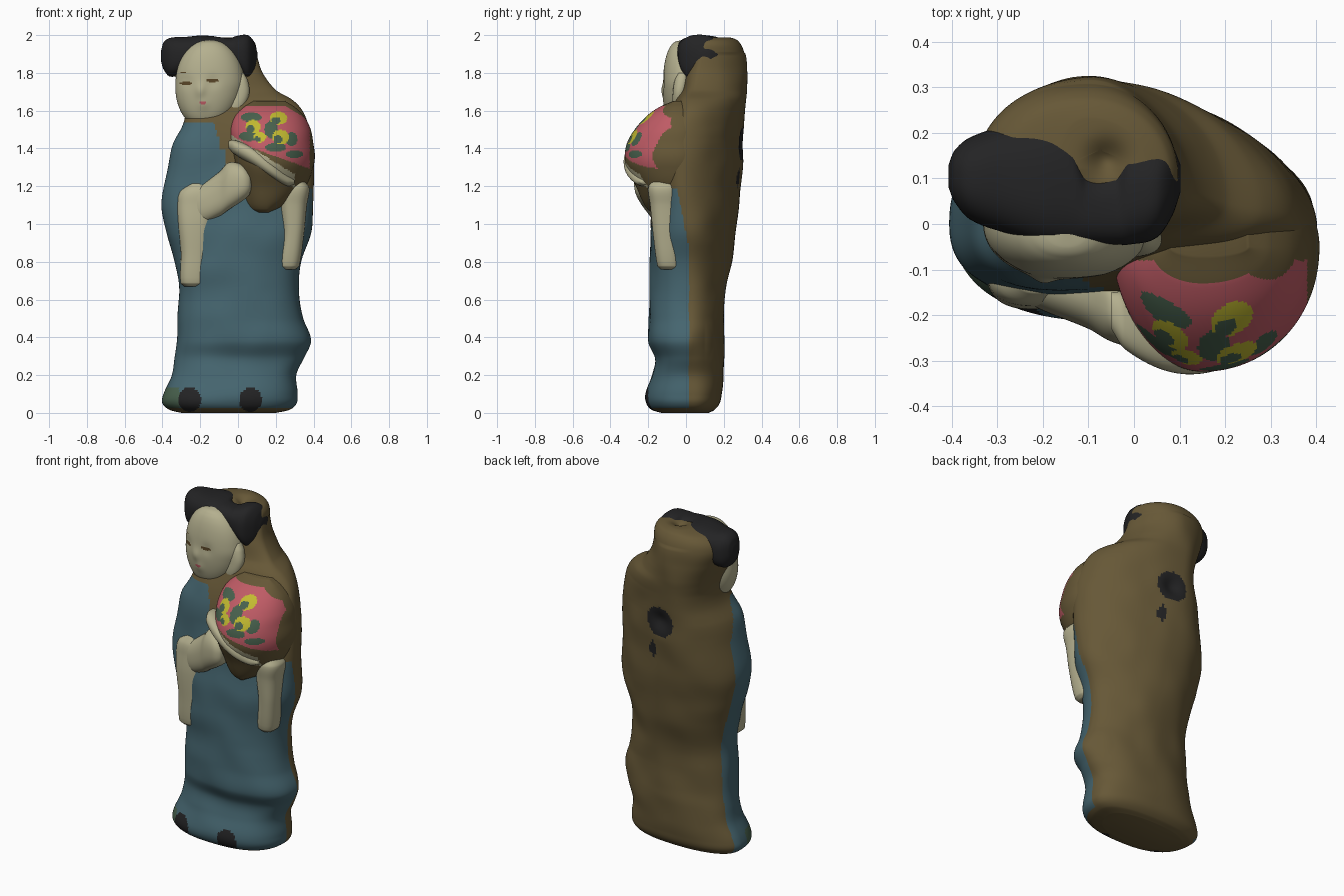
import bpy, math
from mathutils import Vector, noise

COLOURS = {
    "teal": (0.060, 0.131, 0.160), "brown": (0.134, 0.097, 0.038),
    "cream": (0.46, 0.435, 0.275), "black": (0.017, 0.017, 0.018),
    "pink": (0.52, 0.105, 0.13), "yellow": (0.54, 0.49, 0.03),
    "green": (0.065, 0.12, 0.075), "dark_brown": (0.10, 0.06, 0.02),
}
NAMES = list(COLOURS)
MATS = []
for name, c in COLOURS.items():
    m = bpy.data.materials.new(name)
    m.diffuse_color = (*c, 1)
    MATS.append(m)


def hermite(rows, i, u):
    """Smooth blend between section rows i and i+1."""
    a, b = rows[i], rows[i + 1]
    p, q = rows[max(i - 1, 0)], rows[min(i + 2, len(rows) - 1)]
    h = b[0] - a[0]
    out = [a[0] + h * u]
    for k in range(1, 5):
        m0 = (b[k] - p[k]) / (b[0] - p[0]) * h
        m1 = (q[k] - a[k]) / (q[0] - a[0]) * h
        out.append((2*u**3 - 3*u*u + 1) * a[k] + (u**3 - 2*u*u + u) * m0
                   + (3*u*u - 2*u**3) * b[k] + (u**3 - u*u) * m1)
    return out


def loft(name, rows, paint, axis="z", seg=64, steps=6, n=2.2, centre=None, deform=None):
    """Rows are (t, a0, a1, b0, b1): oval sections set along one axis."""
    rings = [hermite(rows, i, s / steps) for i in range(len(rows) - 1) for s in range(steps)]
    rings.append(list(rows[-1]))
    verts, faces = [], []
    for t, a0, a1, b0, b1 in rings:
        ca, cb = (a0 + a1) / 2, (b0 + b1) / 2
        if centre:
            ca, cb = centre(t, ca, cb)
            ca, cb = min(max(ca, a0), a1), min(max(cb, b0), b1)
        for j in range(seg):
            th = 2 * math.pi * j / seg
            c, s = math.cos(th), math.sin(th)
            e = n(t, c, s) if callable(n) else n
            c = math.copysign(abs(c) ** (2 / e), c)
            s = math.copysign(abs(s) ** (2 / e), s)
            a = ca + c * (a1 - ca if c > 0 else ca - a0)
            b = cb + s * (b1 - cb if s > 0 else cb - b0)
            v = Vector((a, b, t)) if axis == "z" else Vector((t, a, b))
            verts.append(deform(v) if deform else v)
    for i in range(len(rings) - 1):
        for j in range(seg):
            k = (j + 1) % seg
            faces.append((i*seg + j, i*seg + k, (i+1)*seg + k, (i+1)*seg + j))
    faces.append(tuple(reversed(range(seg))))
    faces.append(tuple(range((len(rings) - 1) * seg, len(rings) * seg)))
    me = bpy.data.meshes.new(name)
    me.from_pydata(verts, [], faces)
    used = []
    for p in me.polygons:
        col = paint(p.center) if callable(paint) else paint
        if col not in used:
            used.append(col)
            me.materials.append(MATS[NAMES.index(col)])
        p.material_index = used.index(col)
        p.use_smooth = True
    ob = bpy.data.objects.new(name, me)
    bpy.context.collection.objects.link(ob)
    return ob


def oval(u, v, cu, cv, ru, rv):
    return ((u - cu) / ru) ** 2 + ((v - cv) / rv) ** 2 < 1


def ramp(z, z0, z1):
    return min(max((z - z0) / (z1 - z0), 0), 1)


# Robe and hood: one tall body, blue in front and brown behind
robe = [
    (0.0, -.30, .20, -.13, .12), (.015, -.36, .27, -.18, .15), (.05, -.40, .31, -.21, .178),
    (.1, -.395, .315, -.213, .188), (.2, -.35, .31, -.18, .2), (.29, -.335, .35, -.163, .203),
    (.38, -.325, .386, -.2, .2), (.5, -.32, .345, -.198, .2), (.65, -.31, .322, -.19, .21),
    (.8, -.335, .335, -.19, .243), (.95, -.378, .385, -.188, .262), (1.1, -.407, .395, -.17, .285),
    (1.3, -.372, .402, -.15, .3), (1.42, -.345, .395, -.14, .305), (1.52, -.295, .375, -.11, .308),
    (1.6, -.28, .34, -.08, .315), (1.66, -.29, .285, -.055, .32), (1.71, -.305, .2, -.02, .323),
    (1.8, -.335, .13, .0, .322), (1.9, -.35, .1, .03, .31), (1.965, -.29, .085, .07, .28),
    (1.987, -.17, .03, .12, .235), (1.99, -.08, -.07, .16, .17),
]


def robe_centre(z, ca, cb):
    k = ramp(z, .6, 1.2)
    return ca * (1 - k) - .1 * k, .03 - .04 * ramp(z, .9, 1.2) + .12 * ramp(z, 1.45, 1.95)


def robe_round(z, c, s):
    # Boxy at the front and foot, flatter towards the back right
    if s < 0:
        return 2.5
    if c > 0:
        return 2.4 - .6 * ramp(z, .1, .5) + .2 * ramp(z, 1.6, 1.75)
    return 2.2 - .2 * ramp(z, .1, .5) + .15 * ramp(z, 1.35, 1.6)


def robe_shape(v):
    # Soft clay unevenness, a dip in the crown and a hollow in the back
    if .05 < v.z < 1.9:
        d = .008 * noise.noise(v * 6) * min(1, (v.z - .05) * 8)
        v.y += d
        v.x += d * .6
    v.x -= .035 * math.exp(-((v.z - .38) / .08) ** 2) * ramp(v.y, .02, .1) * ramp(v.x, .1, .3)
    if v.z > 1.9:
        v.z -= .035 * math.exp(-((v.x + .06) ** 2 + (v.y - .14) ** 2) / .0015)
    if v.y > .1:
        v.y -= .03 * math.exp(-((v.x + .03) ** 2 + (v.z - 1.43) ** 2) / .003)
    return v


def robe_paint(p):
    x, y, z = p
    if y > .2 and (oval(x, z, -.03, 1.425, .092, .09) or oval(x, z, .03, 1.245, .028, .048)):
        return "black"
    if y < -.06 and any(oval(x, z, f, .07, .06, .065) for f in (-.255, .065)):
        return "black"
    if z < .025 or z > 1.54:
        return "brown"
    edge = .085 if x < 0 else .02 - .07 * ramp(z, .85, 1.2)
    if y > edge - max(0, z - 1.3) * .4 or (z > 1.2 and x > .02):
        return "brown"
    if z > 1.3 and x > -.05 - (z - 1.3) * .33:
        return "brown"
    if x < -.31 and z < .13 and y < -.02:
        return "green"
    return "teal"


loft("robe_and_hood", robe, robe_paint, seg=200, steps=9, n=robe_round, centre=robe_centre, deform=robe_shape)

# Head: an egg with a small nose, painted eyes, brows and lips
head_rows = []
for i in range(15):
    a = math.pi * (i + .15) / 14.3
    s, c = math.sin(a), -math.cos(a)
    w = s ** .92 * (.183 if c > 0 else .183 + .012 * c)
    cx = -.148 + .025 * min(c, 0)
    head_rows.append((1.742 + .232 * c, cx - w, cx + w, -.122 * s ** .6, .13 * s))


def head_shape(v):
    if v.y < 0:
        v.y -= .012 * math.exp(-((v.x + .2) ** 2 / .0007 + (v.z - 1.705) ** 2 / .0016))
        v.y -= .006 * math.exp(-((v.x + .185) ** 2 + (v.z - 1.635) ** 2) / .001)
        for ex in (-.275, -.13):
            v.y += .006 * math.exp(-((v.x - ex) ** 2 + (v.z - 1.755) ** 2) / .0012)
    return v


def head_paint(p):
    x, y, z = p
    if y < 0:
        if oval(x, z, -.275, 1.745, .034, .008) or oval(x, z, -.135, 1.76, .032, .01):
            return "dark_brown"
        if oval(x, z, -.29, 1.803, .016, .004):
            return "dark_brown"
        if oval(x, z, -.187, 1.643, .02, .009):
            return "pink"
    return "cream"


loft("head", head_rows, head_paint, seg=220, steps=8, n=2.15, deform=head_shape)
loft("ear", [(1.57, -.04, .0, -.05, -.01), (1.61, -.06, .03, -.07, -.005), (1.69, -.04, .06, -.07, .0),
             (1.76, -.03, .052, -.06, .01), (1.8, .0, .03, -.04, .0)], "cream", seg=32)

# Hair: a cap with a side lobe at each end and a notch behind
loft("hair", [
    (-.407, .08, .13, 1.86, 1.92), (-.395, .05, .16, 1.82, 1.96), (-.36, .01, .19, 1.78, 1.985),
    (-.28, -.02, .215, 1.8, 1.99), (-.2, -.04, .22, 1.84, 1.998), (-.135, -.045, .2, 1.85, 1.995),
    (-.105, -.045, .12, 1.85, 1.99), (-.04, -.045, .12, 1.85, 1.985), (-.01, -.045, .17, 1.82, 1.995),
    (.05, -.03, .18, 1.76, 2.0), (.085, .02, .17, 1.78, 1.965), (.102, .07, .13, 1.83, 1.91)],
    "black", axis="x", n=2.5)

# Wrapped bundle: brown cloth, cream band, flowered top
bundle = [
    (1.06, .07, .17, -.18, .1), (1.08, .04, .22, -.205, .15), (1.12, .02, .29, -.23, .15),
    (1.2, .0, .36, -.265, .15), (1.3, -.02, .398, -.315, .15), (1.36, -.03, .407, -.324, .15),
    (1.43, -.042, .398, -.312, .15), (1.5, -.045, .385, -.272, .15), (1.57, -.02, .35, -.21, .15),
    (1.62, .03, .3, -.14, .15), (1.65, .08, .25, -.07, .13)]
GREEN = [(.07, 1.565, .055, .025), (.06, 1.465, .055, .027), (.175, 1.5, .035, .045), (.2, 1.405, .055, .024),
         (.285, 1.45, .03, .037), (.3, 1.37, .045, .02)]
YELLOW = [(.08, 1.515, .04, .035), (.115, 1.46, .033, .028), (.225, 1.46, .045, .038), (.215, 1.56, .046, .034)]


def bundle_paint(p):
    x, y, z = p
    band = 1.425 - .62 * (x + .02)
    if y < -.07 and x < .30 and abs(z - band) < .036:
        return "cream"
    if y < -.08 and x < .38 and 1.43 - .36 * x < z < 1.625 - .6 * max(0, x - .25):
        for cx, cz, rx, rz in YELLOW:
            if oval(x, z, cx, cz, rx, rz):
                return "green" if oval(x, z, cx - .014, cz - .012, rx * .55, rz * .55) else "yellow"
        return "green" if any(oval(x, z, *g) for g in GREEN) else "pink"
    return "brown"


loft("bundle", bundle, bundle_paint, seg=200, steps=12, n=2.05,
     centre=lambda t, ca, cb: (.15, -.05))

# Raised lower hem of the bundle
loft("bundle_band", [(-.05, -.23, -.15, 1.40, 1.44), (-.02, -.275, -.15, 1.37, 1.445), (.08, -.325, -.2, 1.31, 1.405),
                     (.18, -.322, -.2, 1.245, 1.335), (.26, -.275, -.15, 1.2, 1.27), (.3, -.24, -.15, 1.21, 1.235)],
     "cream", axis="x", seg=40)

# Sleeves and the forearm across the chest
loft("left_sleeve", [
    (.67, -.285, -.185, -.15, -.04), (.69, -.305, -.165, -.168, -.04), (.85, -.303, -.15, -.18, -.04),
    (1.0, -.318, -.13, -.187, -.04), (1.1, -.322, -.11, -.182, -.04), (1.17, -.31, -.11, -.175, -.04),
    (1.215, -.26, -.16, -.15, -.05)], "cream", n=2.5)
loft("forearm_and_hand", [
    (-.28, -.15, -.05, 1.03, 1.17), (-.2, -.19, -.05, 1.0, 1.205), (-.1, -.23, -.08, 1.04, 1.275),
    (-.05, -.258, -.1, 1.075, 1.325), (.02, -.275, -.12, 1.12, 1.315), (.06, -.262, -.14, 1.155, 1.28),
    (.075, -.23, -.17, 1.2, 1.25)], "cream", axis="x", n=2.4)
loft("right_sleeve", [
    (.76, .235, .305, -.135, -.03), (.78, .215, .325, -.152, -.03), (.95, .235, .35, -.175, -.03),
    (1.1, .225, .365, -.19, -.03), (1.19, .23, .378, -.2, -.03), (1.23, .26, .35, -.18, -.04)], "cream", n=2.4)
